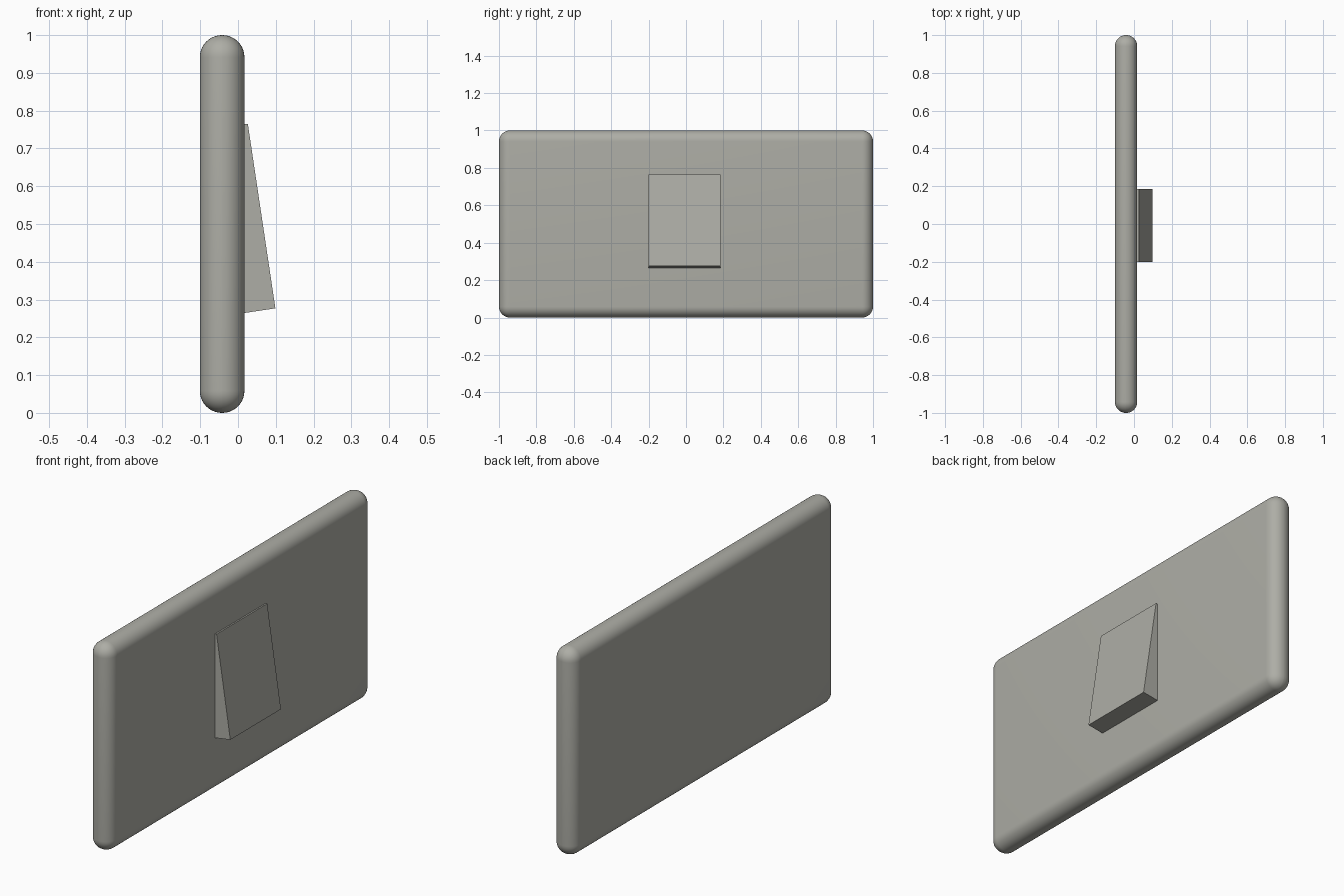
import bpy, bmesh, math
from mathutils import Matrix, Vector

if "Cube" in bpy.data.objects:
    bpy.data.objects.remove(bpy.data.objects["Cube"])

ivory = bpy.data.materials.new("warm_grey")
ivory.diffuse_color = (0.42, 0.42, 0.38, 1)
ivory.use_nodes = True
ivory.node_tree.nodes["Principled BSDF"].inputs["Base Color"].default_value = ivory.diffuse_color


def box(name, size, matrix):
    bm = bmesh.new()
    bmesh.ops.create_cube(bm, size=1, matrix=matrix @ Matrix.Diagonal((*size, 1)))
    me = bpy.data.meshes.new(name)
    bm.to_mesh(me)
    bm.free()
    me.materials.append(ivory)
    ob = bpy.data.objects.new(name, me)
    bpy.context.collection.objects.link(ob)
    return ob


# wall plate with fully rounded rim
plate = box("wall_plate", (0.118, 2, 1), Matrix.Translation((-0.042, 0, 0.5)))
bev = plate.modifiers.new("rounded_rim", 'BEVEL')
bev.width = 0.0585
bev.segments = 10
bev.limit_method = 'NONE'
bpy.context.view_layer.objects.active = plate
plate.select_set(True)
bpy.ops.object.modifier_apply(modifier=bev.name)
bpy.ops.object.shade_smooth_by_angle(angle=math.radians(40))

# tilted rocker, sunk into the plate, lower edge sticking out
tilt = math.radians(8.5)
depth, height = 0.1, 0.494
rot = Matrix.Rotation(tilt, 4, 'Y').inverted()
out = Vector((math.cos(tilt), 0, math.sin(tilt)))
centre = Vector((0.0625, -0.0075, 0.521)) - out * depth / 2
box("rocker_switch", (depth, 0.385, height), Matrix.Translation(centre) @ rot)
